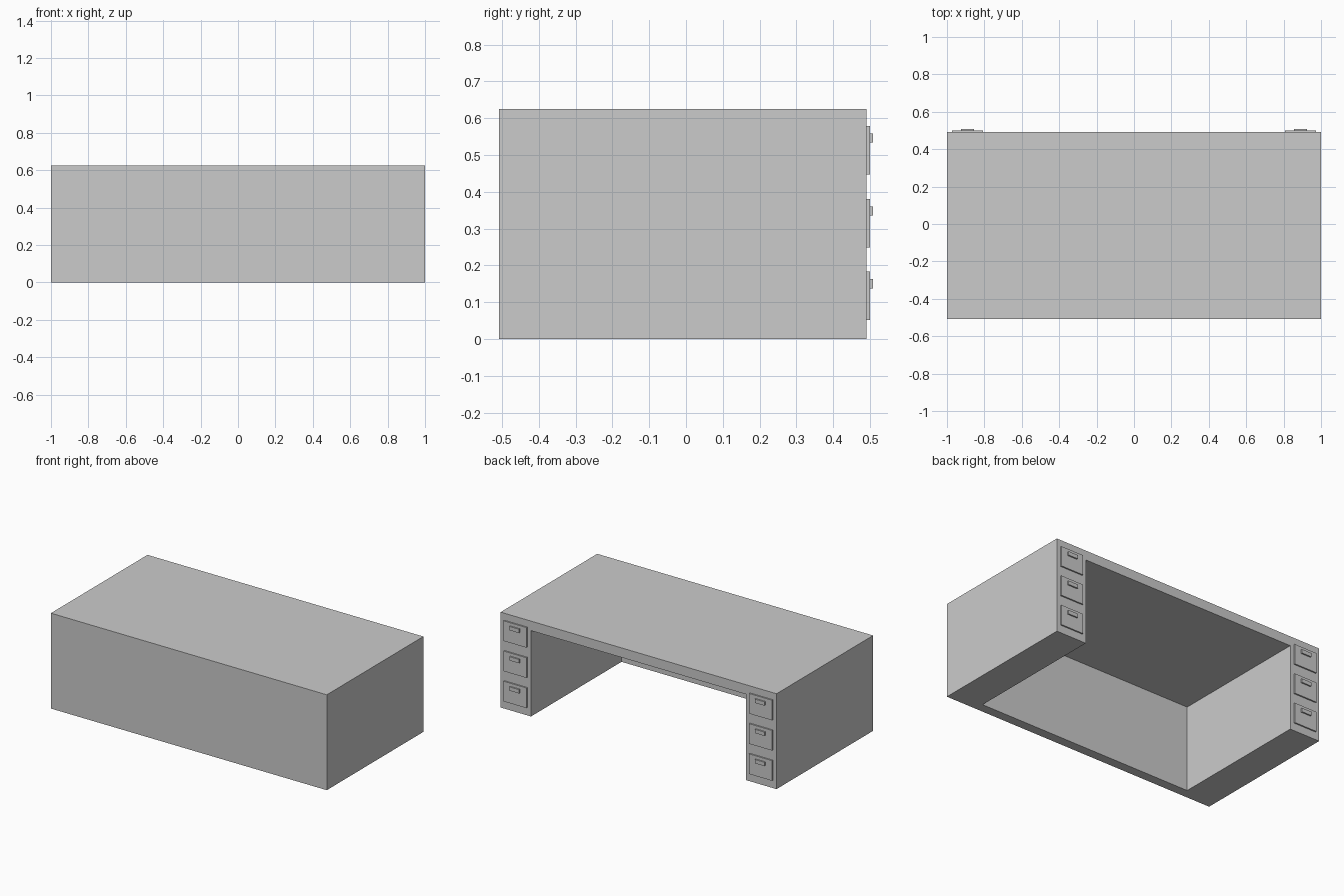
import bpy

cube = bpy.data.objects.get("Cube")
if cube:
    bpy.data.objects.remove(cube, do_unlink=True)

# Single plain grey
grey = bpy.data.materials.new("plain grey")
grey.use_nodes = True
color = (0.6, 0.6, 0.6, 1)
grey.diffuse_color = color
grey.node_tree.nodes["Principled BSDF"].inputs["Base Color"].default_value = color


def box(name, x, y, z):
    """Flat-sided box spanning the given (low, high) ranges."""
    spans = (x, y, z)
    bpy.ops.mesh.primitive_cube_add(size=1, location=[(a + b) / 2 for a, b in spans])
    ob = bpy.context.object
    ob.name = name
    ob.scale = [b - a for a, b in spans]
    bpy.ops.object.transform_apply(location=False, rotation=False, scale=True)
    ob.data.materials.append(grey)
    return ob


FRONT, BACK, HEIGHT = -0.509, 0.491, 0.625
PANEL, PEDESTAL = 0.0625, 0.22
INNER = 1 - PEDESTAL

# Desk body with the knee space cut out of the back and underside
body = box("desk_body", (-1, 1), (FRONT, BACK), (0, HEIGHT))
cutter = box("knee_space_cutter", (-INNER, INNER), (FRONT + PANEL, BACK + 0.2),
             (-0.2, HEIGHT - PANEL))
cut = body.modifiers.new("knee_space", "BOOLEAN")
cut.operation = "DIFFERENCE"
cut.solver = "EXACT"
cut.object = cutter
bpy.context.view_layer.objects.active = body
bpy.ops.object.modifier_apply(modifier=cut.name)
bpy.data.objects.remove(cutter, do_unlink=True)

# Three drawers with handles on each pedestal
for side, sign in (("left", 1), ("right", -1)):
    cx = sign * (1 - PEDESTAL / 2)
    for row, cz in (("lower", 0.117), ("middle", 0.315), ("upper", 0.513)):
        box(f"{side}_{row}_drawer", (cx - 0.083, cx + 0.083), (BACK, BACK + 0.009),
            (cz - 0.066, cz + 0.066))
        hz = cz + 0.033
        box(f"{side}_{row}_handle", (cx - 0.035, cx + 0.035), (BACK + 0.009, BACK + 0.018),
            (hz - 0.0125, hz + 0.0125))
